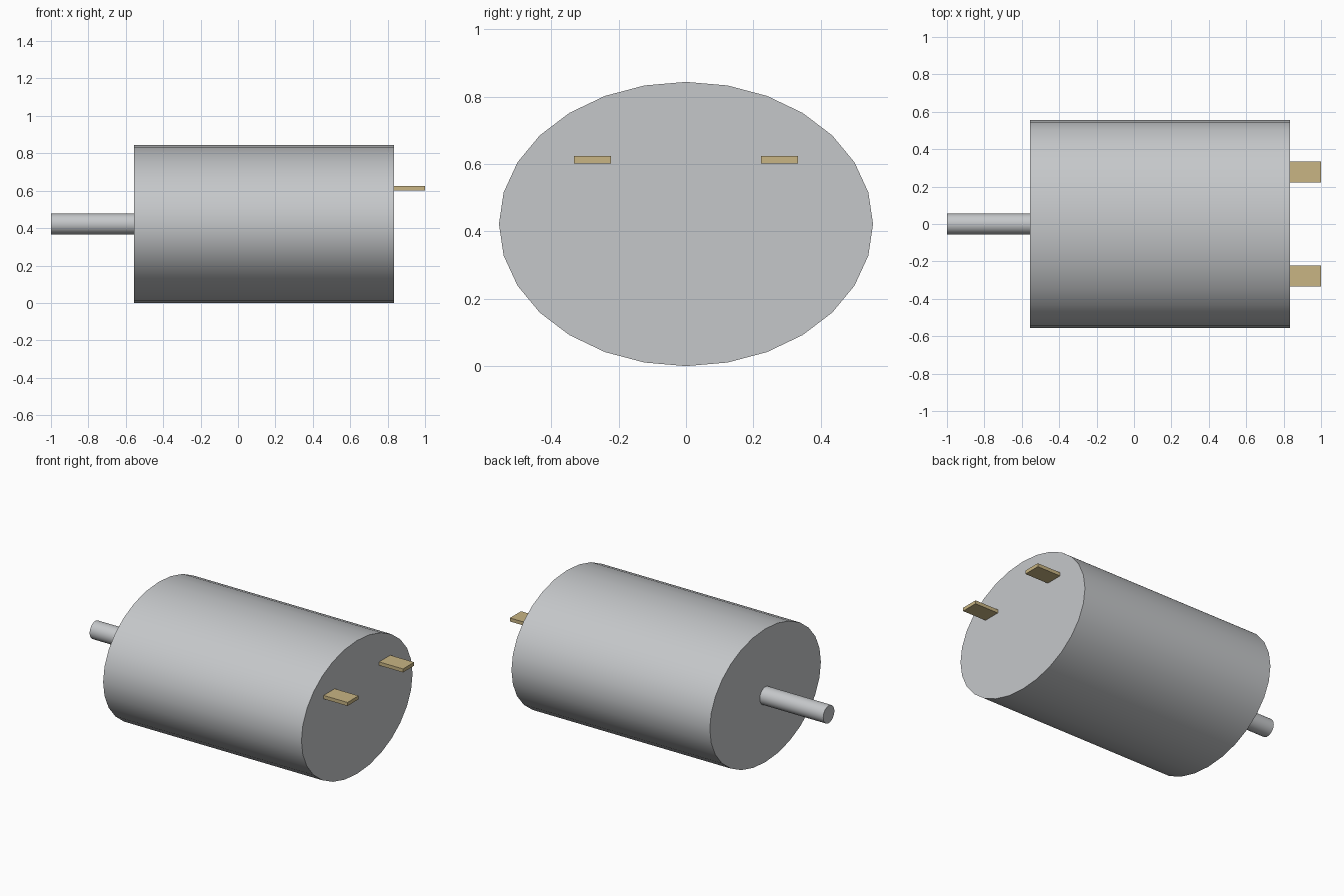
import bpy, math

if "Cube" in bpy.data.objects:
    bpy.data.objects.remove(bpy.data.objects["Cube"])

S = 2 / 36            # one design unit; the motor is 36 units long
AXIS_Z = 0.422        # height of the shaft axis


def material(name, rgb):
    m = bpy.data.materials.new(name)
    m.diffuse_color = (*rgb, 1)
    m.use_nodes = True
    m.node_tree.nodes["Principled BSDF"].inputs["Base Color"].default_value = m.diffuse_color
    return m


steel = material("steel grey", (0.56, 0.575, 0.59))
brass = material("brass", (0.58, 0.46, 0.23))


def rod(name, x0, x1, ry, rz, sides, mat):
    """Elliptical cylinder lying along x, smooth sides and flat ends."""
    bpy.ops.mesh.primitive_cylinder_add(
        vertices=sides, radius=1, depth=x1 - x0,
        location=((x0 + x1) / 2, 0, AXIS_Z), rotation=(0, math.pi / 2, 0))
    ob = bpy.context.object
    ob.name = name
    ob.scale = (rz, ry, 1)
    ob.data.materials.append(mat)
    bpy.ops.object.transform_apply(location=False, rotation=True, scale=True)
    bpy.ops.object.shade_smooth_by_angle(angle=math.radians(35))
    return ob


# Motor can and output shaft
rod("motor_can", -10 * S, 15 * S, 10 * S, AXIS_Z, 28, steel)
rod("shaft", -18 * S, -10 * S, S, S, 28, steel)

# Pair of flat terminals on the rear end
for side, label in ((-1, "front"), (1, "back")):
    bpy.ops.mesh.primitive_cube_add(size=1, location=(16.5 * S, side * 5 * S, 0.613))
    tab = bpy.context.object
    tab.name = label + "_terminal"
    tab.scale = (3 * S, 2 * S, 0.4 * S)
    bpy.ops.object.transform_apply(location=False, rotation=False, scale=True)
    tab.data.materials.append(brass)
